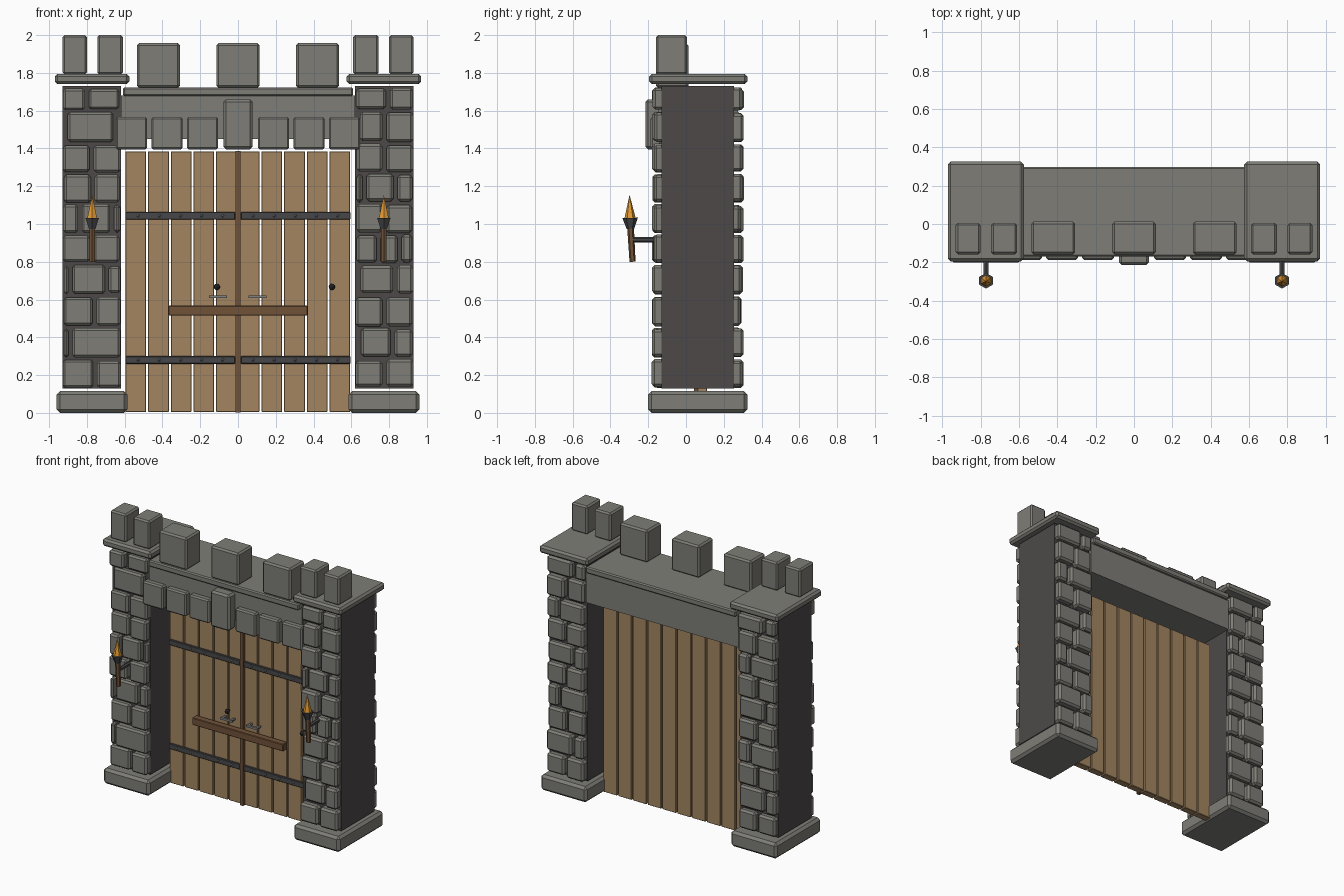
import bpy, bmesh, math, random
from mathutils import Matrix, Vector

if "Cube" in bpy.data.objects:
    bpy.data.objects.remove(bpy.data.objects["Cube"])

random.seed(4)


def mat(name, r, g, b):
    m = bpy.data.materials.new(name)
    m.diffuse_color = (r, g, b, 1)
    m.use_nodes = True
    m.node_tree.nodes["Principled BSDF"].inputs["Base Color"].default_value = m.diffuse_color
    return m


STONE = mat("grey stone", 0.21, 0.207, 0.185)
MORTAR = mat("dark mortar", 0.074, 0.066, 0.066)
PLANK = mat("plank wood", 0.37, 0.235, 0.119)
BEAM = mat("dark wood", 0.165, 0.085, 0.04)
IRON = mat("dark iron", 0.064, 0.064, 0.068)
STEEL = mat("light steel", 0.22, 0.22, 0.22)
BLACK = mat("black iron", 0.02, 0.02, 0.022)
FLAME = mat("orange flame", 0.78, 0.33, 0.035)


def finish(name, bm, material):
    me = bpy.data.meshes.new(name)
    bm.to_mesh(me)
    bm.free()
    me.materials.append(material)
    ob = bpy.data.objects.new(name, me)
    bpy.context.collection.objects.link(ob)
    return ob


def boxes(name, specs, material, bevel=0.0):
    """One object made of boxes, each (x0, x1, y0, y1, z0, z1)."""
    bm = bmesh.new()
    for x0, x1, y0, y1, z0, z1 in specs:
        m = Matrix.Translation(((x0 + x1) / 2, (y0 + y1) / 2, (z0 + z1) / 2))
        m = m @ Matrix.Diagonal((x1 - x0, y1 - y0, z1 - z0, 1))
        bmesh.ops.create_cube(bm, size=1, matrix=m)
    if bevel:
        bmesh.ops.bevel(bm, geom=bm.edges[:], offset=bevel, segments=1,
                        affect='EDGES', clamp_overlap=True)
    return finish(name, bm, material)


def cone(name, a, b, r1, r2, sides, material):
    """Tapered cylinder from point a to point b."""
    a, b = Vector(a), Vector(b)
    m = Matrix.Translation((a + b) / 2) @ (b - a).to_track_quat('Z', 'Y').to_matrix().to_4x4()
    bm = bmesh.new()
    bmesh.ops.create_cone(bm, cap_ends=True, segments=sides, radius1=r1, radius2=r2,
                          depth=(b - a).length, matrix=m)
    return finish(name, bm, material)


def mirrored(s, x0, x1, *rest):
    return (min(s * x0, s * x1), max(s * x0, s * x1), *rest)


# stone courses: row heights, and where each row is split (fractions of width)
ROWS = [0.13, 0.29, 0.455, 0.625, 0.79, 0.95, 1.11, 1.27, 1.43, 1.60, 1.73]
SPLITS = {
    -1: [[.56], [.14], [.55], [.14, .76], [.5], [.3, .85], [.52], [.5], [.06, .9], [.42]],
    1: [[.5], [.07, .64], [.5], [.06, .68], [.4, .76], [.5], [.16, .69], [.5], [.05, .5], [.56]],
}


def stones(side, back):
    specs = []
    for i, cuts in enumerate(SPLITS[side]):
        if back:
            cuts = [.5] if i % 2 == 0 else [.3 if i % 4 == 1 else .68]
        edges = [0] + cuts + [1]
        for f0, f1 in zip(edges, edges[1:]):
            if f1 - f0 < 0.1:      # thin remainder stays bare mortar
                continue
            left = -0.93 if side < 0 else 0.62
            x0 = left + 0.31 * f0 + (0.01 if f0 else random.uniform(0, .01))
            x1 = left + 0.31 * f1 - (0.01 if f1 < 1 else random.uniform(0, .01))
            z0 = ROWS[i] + random.uniform(0.002, 0.01)
            z1 = ROWS[i + 1] - random.uniform(0.004, 0.016)
            d = random.uniform(0.032, 0.052)
            y = (0.22, 0.255 + d) if back else (-0.13 - d, -0.10)
            specs.append((x0, x1, *y, z0, z1))
    return specs


# pillars, caps and torches
for s, tag in ((-1, "left"), (1, "right")):
    boxes(f"{tag}_pillar_core", [mirrored(s, 0.62, 0.93, -0.13, 0.255, 0.13, 1.73)], MORTAR)
    boxes(f"{tag}_pillar_front_stones", stones(s, False), STONE, 0.014)
    boxes(f"{tag}_pillar_back_stones", stones(s, True), STONE, 0.014)
    boxes(f"{tag}_pillar_base", [mirrored(s, 0.585, 0.96, -0.20, 0.325, 0, 0.115)], STONE, 0.018)
    boxes(f"{tag}_pillar_cap", [mirrored(s, 0.575, 0.97, -0.195, 0.325, 1.74, 1.795)], STONE, 0.014)
    boxes(f"{tag}_pillar_merlons",
          [mirrored(s, a, b, -0.158, 0.005, 1.792, 2.0) for a, b in ((0.61, 0.745), (0.80, 0.93))],
          STONE, 0.011)
    x = 0.772 * s
    cone(f"{tag}_torch_stick", (x, -0.283, 0.80), (x, -0.294, 0.99), 0.016, 0.018, 6, BEAM)
    cone(f"{tag}_torch_cup", (x, -0.294, 0.975), (x, -0.296, 1.032), 0.02, 0.041, 6, IRON)
    cone(f"{tag}_torch_flame", (x, -0.296, 1.03), (x, -0.299, 1.155), 0.03, 0.0, 6, FLAME)
    cone(f"{tag}_torch_arm", (x, -0.285, 0.917), (x, -0.12, 0.917), 0.014, 0.014, 6, IRON)

# lintel with ledge, wall merlons, arch stones and keystone
boxes("lintel", [(-0.62, 0.62, -0.145, 0.275, 1.45, 1.68)], STONE)
boxes("lintel_ledge", [(-0.61, 0.61, -0.17, 0.297, 1.677, 1.723)], STONE, 0.008)
boxes("wall_merlons", [(c - 0.114, c + 0.114, -0.158, 0.012, 1.72, 1.957)
                       for c in (-0.421, 0, 0.421)], STONE, 0.012)
boxes("arch_stones", [(c - 0.083, c + 0.083, -0.187, -0.13, 1.395, 1.567)
                      for k in (1, 2, 3) for c in (-0.188 * k, 0.188 * k)], STONE, 0.010)
boxes("keystone", [(-0.078, 0.078, -0.215, -0.13, 1.395, 1.66)], STONE, 0.014)

# door planks and centre strip
boxes("door_planks", [(-0.60 + 0.12 * i + 0.004, -0.60 + 0.12 * i + 0.114, 0.06, 0.112, 0.005, 1.385)
                      for i in range(10)], PLANK, 0.003)
boxes("door_centre_strip", [(-0.013, 0.013, 0.042, 0.068, 0.003, 1.387)], BEAM)

# iron straps with rivets
bm = bmesh.new()
for z in (0.28, 1.043):
    for s in (-1, 1):
        for i in range(5):
            bmesh.ops.create_icosphere(
                bm, subdivisions=1, radius=0.008,
                matrix=Matrix.Translation((s * (0.08 + 0.112 * i), 0.044, z)))
finish("strap_rivets", bm, STEEL)
boxes("door_straps", [mirrored(s, 0.015, 0.595, 0.045, 0.062, z - 0.02, z + 0.02)
                      for s in (-1, 1) for z in (0.28, 1.043)], IRON, 0.003)

# locking bar, handles and knobs
boxes("locking_bar", [(-0.37, 0.37, -0.005, 0.045, 0.515, 0.568)], BEAM, 0.004)
boxes("bar_mounts", [(c - 0.02, c + 0.02, 0.04, 0.062, 0.525, 0.558)
                     for c in (-0.25, 0.25)], BEAM)
for c, tag in ((-0.105, "left"), (0.103, "right")):
    boxes(f"{tag}_door_handle",
          [(c - 0.048, c + 0.048, 0.012, 0.026, 0.607, 0.622)] +
          [(c + o - 0.007, c + o + 0.007, 0.024, 0.062, 0.608, 0.621) for o in (-0.035, 0.035)],
          STEEL)
for x, tag in ((-0.112, "left"), (0.497, "right")):
    bm = bmesh.new()
    bmesh.ops.create_uvsphere(bm, u_segments=8, v_segments=6, radius=0.017,
                              matrix=Matrix.Translation((x, 0.035, 0.667)))
    finish(f"{tag}_door_knob", bm, BLACK)
    cone(f"{tag}_knob_stem", (x, 0.035, 0.667), (x, 0.065, 0.667), 0.008, 0.008, 6, BLACK)
